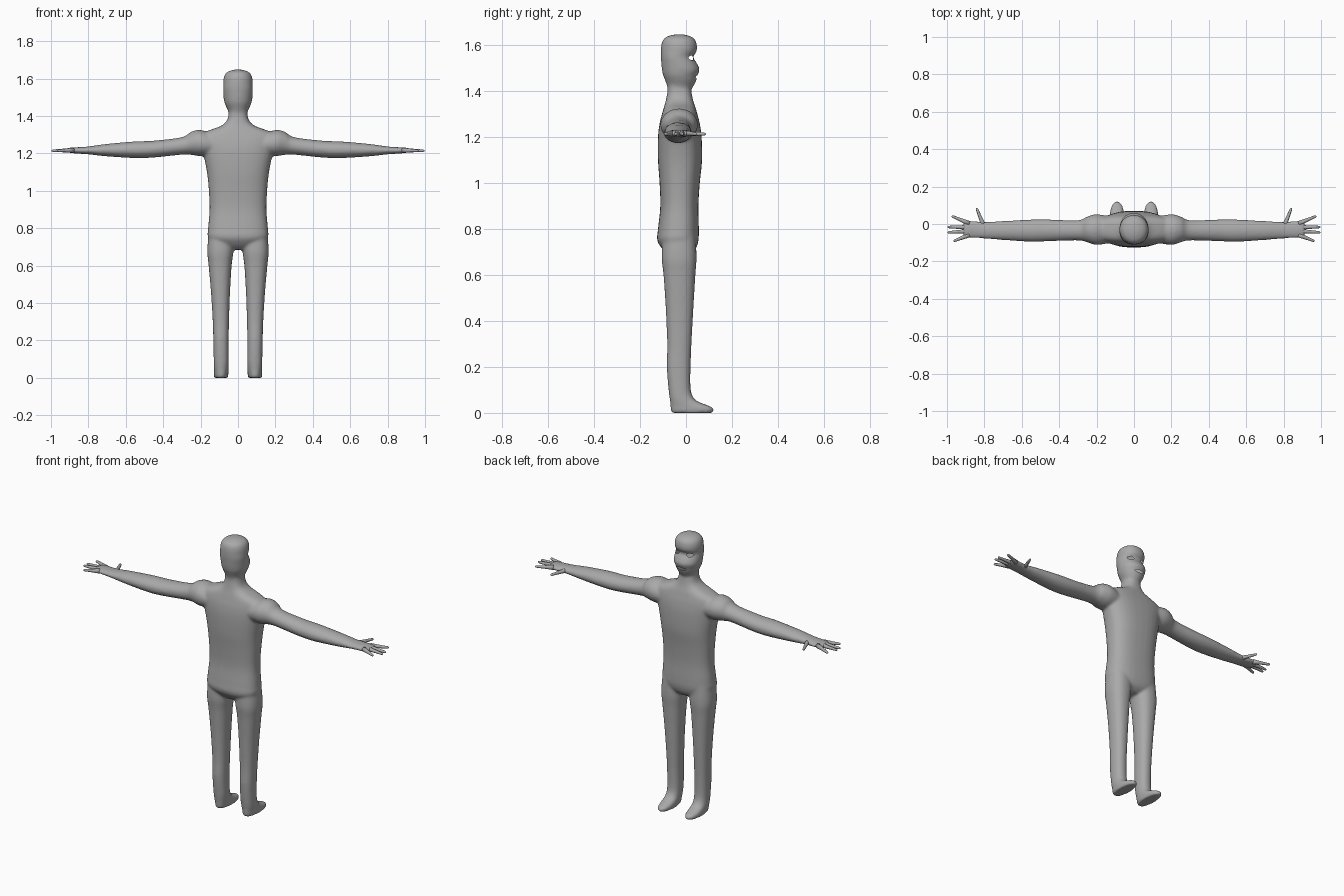
import bpy, bmesh, math
from mathutils import Vector

if "Cube" in bpy.data.objects:
    bpy.data.objects.remove(bpy.data.objects["Cube"])

grey = bpy.data.materials.new("plain_grey")
grey.diffuse_color = (0.40, 0.40, 0.40, 1)
grey.use_nodes = True
grey.node_tree.nodes["Principled BSDF"].inputs["Base Color"].default_value = grey.diffuse_color
N = 32


def spline(rows, steps=5):
    """Catmull-Rom interpolation of section rows."""
    out = []
    for i in range(len(rows) - 1):
        p0, p1 = rows[max(i - 1, 0)], rows[i]
        p2, p3 = rows[i + 1], rows[min(i + 2, len(rows) - 1)]
        for k in range(steps):
            t = k / steps
            out.append([0.5 * (2 * b + (c - a) * t + (2 * a - 5 * b + 4 * c - d) * t * t
                               + (3 * b - a - 3 * c + d) * t ** 3)
                        for a, b, c, d in zip(p0, p1, p2, p3)])
    out.append(list(rows[-1]))
    return out


def loft(bm, rings):
    """Skin rings of (centre, u, v, power) and cap both ends."""
    loops = []
    for c, u, v, p in rings:
        loop = []
        for k in range(N):
            a = 2 * math.pi * k / N
            ca, sa = math.cos(a), math.sin(a)
            loop.append(bm.verts.new(c + u * math.copysign(abs(ca) ** (2 / p), ca)
                                     + v * math.copysign(abs(sa) ** (2 / p), sa)))
        loops.append(loop)
    for a, b in zip(loops, loops[1:]):
        for k in range(N):
            bm.faces.new((a[k], a[(k + 1) % N], b[(k + 1) % N], b[k]))
    faces = [bm.faces.new(loops[0]), bm.faces.new(loops[-1])]
    bmesh.ops.recalc_face_normals(bm, faces=bm.faces)


def upright(bm, rows, p, s=1):
    """Rows of (z, x0, x1, y0, y1)."""
    loft(bm, [(Vector((s * (x0 + x1) / 2, (y0 + y1) / 2, z)),
               Vector(((x1 - x0) / 2, 0, 0)), Vector((0, (y1 - y0) / 2, 0)), p)
              for z, x0, x1, y0, y1 in spline(rows)])


def make(name, bm):
    me = bpy.data.meshes.new(name)
    bm.to_mesh(me)
    bm.free()
    me.materials.append(grey)
    ob = bpy.data.objects.new(name, me)
    bpy.context.collection.objects.link(ob)
    for f in me.polygons:
        f.use_smooth = True
    return ob


def bake(ob):
    dg = bpy.context.evaluated_depsgraph_get()
    me = bpy.data.meshes.new_from_object(ob.evaluated_get(dg))
    ob.modifiers.clear()
    ob.data = me


bm = bmesh.new()
# torso, neck: z, half width, back, front
torso = [(.685, .05, -.07, .01), (.71, .12, -.10, .04), (.75, .16, -.125, .054),
         (.8, .16, -.122, .056), (.9, .152, -.112, .054), (1.0, .156, -.115, .060),
         (1.1, .166, -.122, .070), (1.2, .187, -.122, .068), (1.26, .205, -.115, .060),
         (1.3, .20, -.105, .050), (1.325, .15, -.098, .043), (1.345, .095, -.092, .036),
         (1.37, .063, -.086, .029), (1.41, .05, -.08, .022), (1.45, .05, -.085, .015)]
upright(bm, [(z, -w, w, b, f) for z, w, b, f in torso], 2.5)
# head with brow, eye socket and muzzle in the front profile
head = [(1.40, .045, -.078, .018), (1.425, .052, -.083, .034), (1.45, .064, -.092, .046),
        (1.47, .072, -.10, .050), (1.495, .077, -.105, .060), (1.525, .078, -.108, .046),
        (1.55, .078, -.11, .031), (1.575, .078, -.11, .047), (1.60, .077, -.108, .048),
        (1.625, .068, -.10, .040), (1.64, .048, -.08, .02), (1.648, .02, -.05, -.01)]
upright(bm, [(z, -w, w, b, f) for z, w, b, f in head], 2.1)
# legs with feet: z, inner x, outer x, back, front
leg = [(0, .055, .127, -.062, .116), (.012, .052, .13, -.067, .122), (.026, .051, .13, -.068, .112),
       (.042, .051, .13, -.069, .07), (.06, .051, .13, -.071, .038), (.1, .05, .13, -.076, .021),
       (.2, .05, .132, -.084, .02), (.3, .048, .135, -.082, .024), (.45, .043, .144, -.088, .032),
       (.6, .034, .157, -.098, .041), (.68, .024, .164, -.106, .046), (.8, .02, .155, -.10, .04)]
# arms with palms: x, bottom, top, back, front
arm = [(.12, 1.19, 1.30, -.10, .04), (.2, 1.185, 1.325, -.112, .052), (.25, 1.192, 1.316, -.098, .04),
       (.3, 1.193, 1.287, -.088, .02), (.45, 1.178, 1.268, -.092, .024), (.55, 1.175, 1.264, -.095, .024),
       (.7, 1.184, 1.251, -.086, .016), (.8, 1.195, 1.237, -.078, .012), (.86, 1.199, 1.233, -.076, .017),
       (.9, 1.203, 1.231, -.072, .016), (.915, 1.209, 1.225, -.062, .006)]
for s in (-1, 1):
    upright(bm, leg, 2.3, s)
    loft(bm, [(Vector((s * x, (b + f) / 2, (lo + hi) / 2)), Vector((0, (f - b) / 2, 0)),
               Vector((0, 0, (hi - lo) / 2)), 2) for x, lo, hi, b, f in spline(arm)])
body = make("body", bm)

# fuse the parts into one skin and soften the joins
rm = body.modifiers.new("fuse", 'REMESH')
rm.mode = 'VOXEL'
rm.voxel_size = 0.007
rm.use_smooth_shade = True
sm = body.modifiers.new("soften", 'SMOOTH')
sm.factor = 0.5
sm.iterations = 10
bake(body)

# open eye and mouth holes: ellipsoid centre and radii
holes = [((-.042, .022, 1.546), (.017, .03, .010)), ((.042, .022, 1.546), (.017, .03, .010)),
         ((0, .05, 1.463), (.030, .03, .007))]
for c, r in holes:
    bm = bmesh.new()
    bmesh.ops.create_uvsphere(bm, u_segments=32, v_segments=20, radius=1)
    bmesh.ops.scale(bm, vec=r, verts=bm.verts)
    bmesh.ops.translate(bm, vec=c, verts=bm.verts)
    cutter = make("hole_cutter", bm)
    cutter.hide_render = True
    bo = body.modifiers.new("cut", 'BOOLEAN')
    bo.operation = 'DIFFERENCE'
    bo.solver = 'EXACT'
    bo.object = cutter
    bake(body)
    bpy.data.objects.remove(cutter)
bm = bmesh.new()
bm.from_mesh(body.data)
inside = [f for f in bm.faces if any(
    sum(((p - q) / d) ** 2 for p, q, d in zip(f.calc_center_median(), c, r)) < 1.02 for c, r in holes)]
bmesh.ops.delete(bm, geom=inside, context='FACES')
bm.to_mesh(body.data)
bm.free()
for f in body.data.polygons:
    f.use_smooth = True

# fingers and thumbs: base x, y to tip x, y
fingers = [(.88, .002, .975, .043), (.88, -.018, .997, -.016), (.88, -.038, .997, -.045),
           (.88, -.058, .965, -.092), (.80, -.02, .842, .086)]
for s, side in ((-1, "left"), (1, "right")):
    bm = bmesh.new()
    for x0, y0, x1, y1 in fingers:
        a, b = Vector((s * x0, y0, 1.217)), Vector((s * x1, y1, 1.214))
        d = (b - a).normalized()
        u = d.cross(Vector((0, 0, 1))).normalized()
        loft(bm, [(a.lerp(b, t), u * w, u.cross(d) * w, 2) for t, w in
                  ((0, .014), (.3, .011), (.55, .009), (.8, .0075), (.94, .0065), (.985, .004), (1, .001))])
    make(side + "_fingers", bm)
